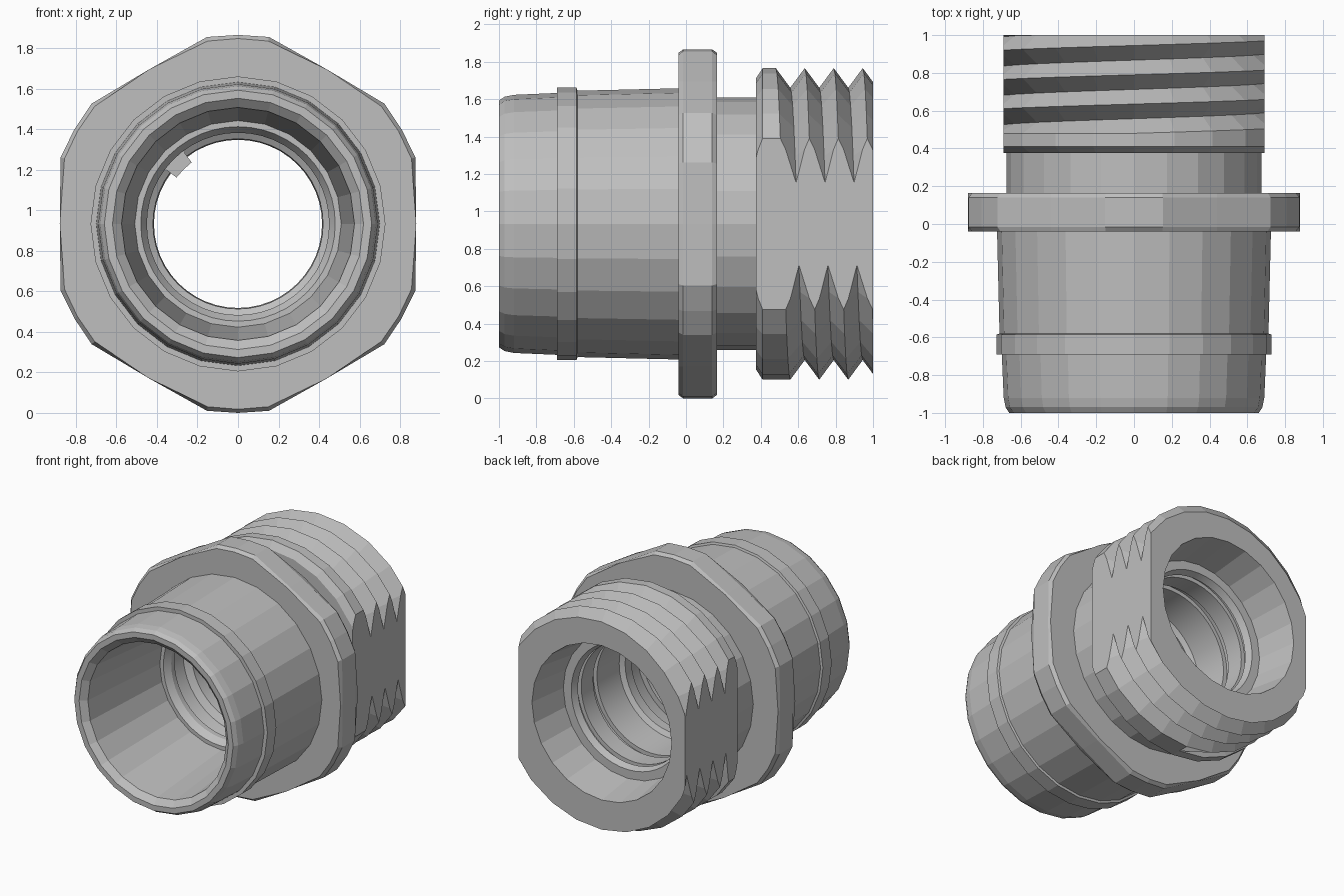
import bpy, bmesh
from math import sin, cos, pi, tau, radians

cube = bpy.data.objects.get("Cube")
if cube:
    bpy.data.objects.remove(cube)

CENTRE_Z = 0.933

grey = bpy.data.materials.new("light_grey")
grey.use_nodes = True
colour = (0.52, 0.52, 0.52, 1)
grey.diffuse_color = colour
grey.node_tree.nodes["Principled BSDF"].inputs["Base Color"].default_value = colour


def sweep(name, angles, section, flat_x=None, smooth=False):
    """Sweep a closed (y, radius) section round the y axis; the section may vary with angle."""
    bm = bmesh.new()
    columns = []
    for a in angles:
        columns.append([bm.verts.new((r * sin(a), y, CENTRE_Z + r * cos(a)))
                        for y, r in section(a)])
    for left, right in zip(columns, columns[1:]):
        n = len(left)
        for i in range(n):
            j = (i + 1) % n
            bm.faces.new((left[i], left[j], right[j], right[i]))
    bmesh.ops.remove_doubles(bm, verts=bm.verts, dist=0.0005)
    if flat_x:
        # Slice the two sides flat and cap them
        for side in (-1, 1):
            geom = bm.verts[:] + bm.edges[:] + bm.faces[:]
            bmesh.ops.bisect_plane(bm, geom=geom, plane_co=(side * flat_x, 0, 0),
                                   plane_no=(side, 0, 0), clear_outer=True)
            rim = [e for e in bm.edges if e.is_boundary]
            bmesh.ops.holes_fill(bm, edges=rim, sides=0)
    bmesh.ops.recalc_face_normals(bm, faces=bm.faces)
    mesh = bpy.data.meshes.new(name)
    bm.to_mesh(mesh)
    bm.free()
    mesh.materials.append(grey)
    obj = bpy.data.objects.new(name, mesh)
    bpy.context.collection.objects.link(obj)
    if smooth:
        bpy.context.view_layer.objects.active = obj
        obj.select_set(True)
        bpy.ops.object.shade_smooth_by_angle(angle=radians(30))
        obj.select_set(False)
    return obj


def around(n):
    return [tau * i / n for i in range(n + 1)]


# Hollow sleeve: front socket, raised band, main barrel and neck
sleeve = [(-1, 0.62), (-1, 0.66), (-0.97, 0.68), (-0.92, 0.69), (-0.69, 0.7),
          (-0.69, 0.728), (-0.585, 0.728), (-0.58, 0.712), (-0.04, 0.725),
          (0.1, 0.725), (0.1, 0.675), (0.4, 0.675), (0.4, 0.6), (0.67, 0.6),
          (0.67, 0.52), (-0.2, 0.51), (-0.96, 0.575)]
sweep("sleeve", around(24), lambda a: sleeve)

# Ribbed lining of the through bore
lining = [(-0.2, 0.56), (-0.2, 0.48), (-0.15, 0.45), (-0.11, 0.45), (-0.11, 0.49),
          (0.02, 0.47), (0.05, 0.42), (0.13, 0.415), (0.15, 0.45), (0.4, 0.46),
          (0.4, 0.49), (0.46, 0.49), (0.46, 0.45), (0.6, 0.45), (0.6, 0.48),
          (0.64, 0.48), (0.64, 0.45), (0.69, 0.47), (0.69, 0.56)]
sweep("bore_lining", around(48), lambda a: lining, smooth=True)

# Hexagonal flange with clipped corners
FLAT, CORNER = 0.88, 0.933
hex_angles = [radians(60 * k + d) for k in range(6) for d in (0, 9.4, 30, 50.6)]
hex_angles.append(tau)


def flange(a):
    off = (a + pi / 6) % (pi / 3) - pi / 6 + pi / 6
    off = a % (pi / 3) - pi / 6
    r = min(FLAT / cos(off), CORNER + 0.005 * abs(sin(3 * a)))
    edge = min(r, 0.915)
    return [(-0.04, 0.65), (-0.04, edge), (-0.015, r), (0.14, r), (0.165, edge), (0.165, 0.65)]


sweep("hex_flange", hex_angles, flange)

# Threaded end: helical crests and roots, with two flat sides
PITCH, CREST, ROOT = 0.155, 0.833, 0.728
START, END = 0.48, 1.0


def thread_radius(y, a):
    t = ((y - START) / PITCH - a / tau) % 1
    return ROOT + (CREST - ROOT) * abs(1 - 2 * t)


def thread(a):
    pts = [(0.375, 0.55), (0.375, 0.78), (0.41, CREST)]
    for k in range(-2, 9):
        y = START + PITCH * (k / 2 + a / tau)
        if y <= START:
            pts.append((START, CREST))
        elif y >= END:
            pts.append((END, thread_radius(END, a)))
        else:
            pts.append((y, thread_radius(y, a)))
    return pts + [(END, 0.58), (0.68, 0.535)]


sweep("threaded_end", around(24), thread, flat_x=0.69)

# Small stop tab inside the bore
tab_angles = [radians(d) for d in (-53, -45, -37)]
tab = [(0.03, 0.45), (0.03, 0.38), (0.12, 0.38), (0.12, 0.45)]
sweep("stop_tab", tab_angles, lambda a: tab)
